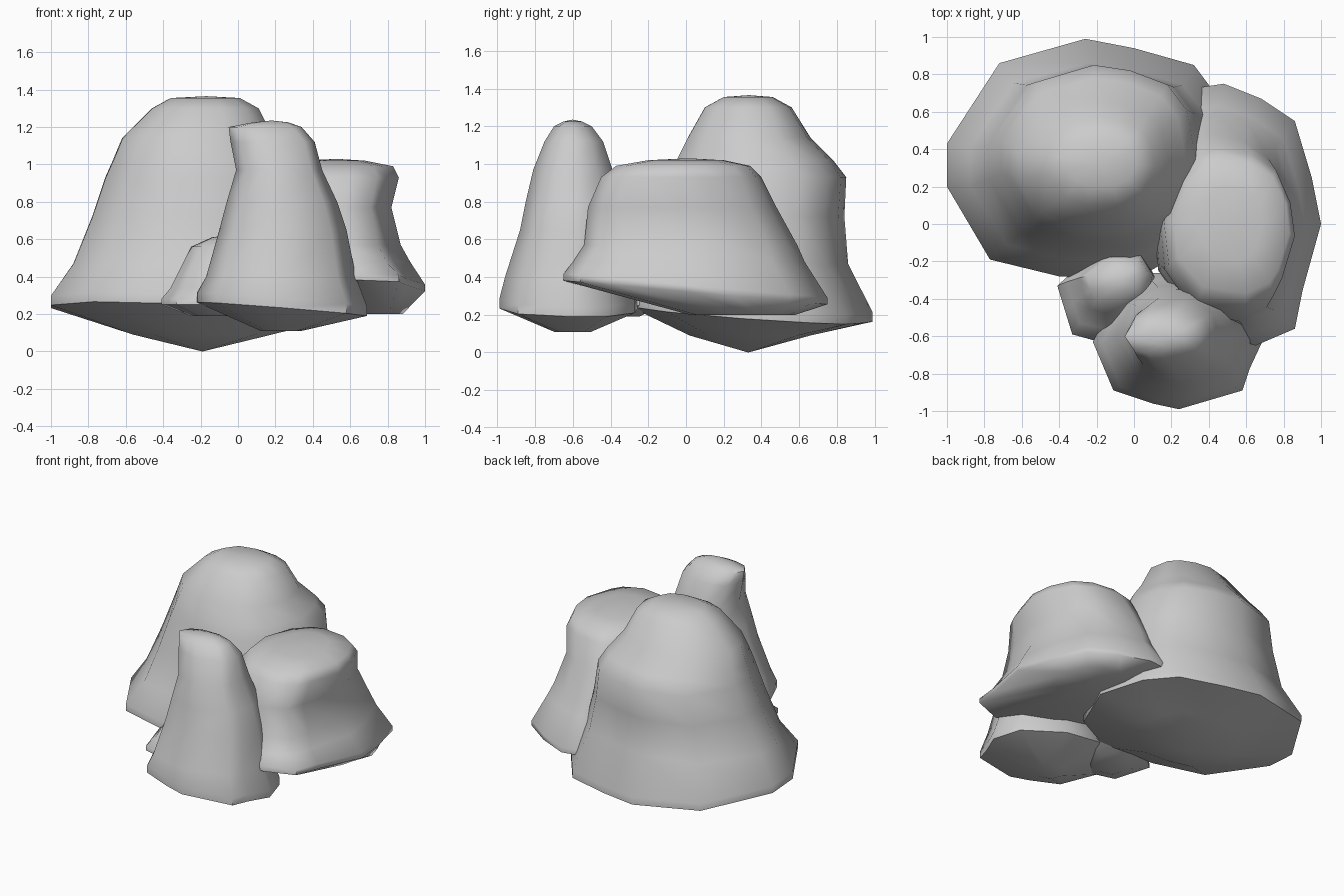
import bpy, bmesh, math

if "Cube" in bpy.data.objects:
    bpy.data.objects.remove(bpy.data.objects["Cube"])


def fit(points, box):
    """Stretch a 2D outline so that it exactly fills box = x0, x1, y0, y1."""
    xs, ys = [p[0] for p in points], [p[1] for p in points]
    x0, x1, y0, y1 = box
    return [(x0 + (x - min(xs)) / (max(xs) - min(xs)) * (x1 - x0),
             y0 + (y - min(ys)) / (max(ys) - min(ys)) * (y1 - y0)) for x, y in points]


def rounded(points, amount):
    """Blend an outline towards a slightly squared circle."""
    out = []
    for x, y in fit(points, (-1, 1, -1, 1)):
        a = math.atan2(y, x)
        c, s = [math.copysign(abs(t) ** 0.88, t) for t in (math.cos(a), math.sin(a))]
        out.append((x + (c - x) * amount, y + (s - y) * amount))
    return out


def rock(name, outline, rim, lip, tilt, under, levels, apex=None):
    """Loft a boulder: underside ring, thin tilted rim, then stacked rings up to the top."""
    bm = bmesh.new()
    cx = sum(p[0] for p in outline) / len(outline)
    cy = sum(p[1] for p in outline) / len(outline)
    tilted = [rim + (x - cx) * tilt[0] + (y - cy) * tilt[1] for x, y in outline]
    rings = [[(x, y, under[0]) for x, y in fit(outline, under[1:])]]
    for dz in (0, lip):
        rings.append([(x, y, z + dz) for (x, y), z in zip(outline, tilted)])
    for i, (z, *box) in enumerate(levels):
        shape = rounded(outline, min(0.8, 0.15 + 0.15 * i))
        rings.append([(x, y, z) for x, y in fit(shape, box)])
    loops = [[bm.verts.new(p) for p in ring] for ring in rings]
    n = len(outline)
    for a, b in zip(loops, loops[1:]):
        for i in range(n):
            j = (i + 1) % n
            bm.faces.new((a[i], a[j], b[j], b[i]))
    for loop, tip, lift in ((loops[0], apex, 0), (loops[-1], None, 0.01)):
        if tip is None:
            tip = [sum(v.co[k] for v in loop) / n for k in range(3)]
            tip[2] += lift
        c = bm.verts.new(tip)
        for i in range(n):
            bm.faces.new((loop[i], loop[(i + 1) % n], c))
    bmesh.ops.recalc_face_normals(bm, faces=bm.faces[:])
    mesh = bpy.data.meshes.new(name)
    bm.to_mesh(mesh)
    bm.free()
    obj = bpy.data.objects.new(name, mesh)
    bpy.context.collection.objects.link(obj)
    bpy.ops.object.select_all(action='DESELECT')
    obj.select_set(True)
    bpy.context.view_layer.objects.active = obj
    bpy.ops.object.shade_smooth_by_angle(angle=math.radians(55))


# Tall boulder at the back left
rock("large_boulder",
     [(-1, .43), (-.72, .86), (-.26, .99), (0, .94), (.32, .85), (.47, .65), (.54, .3),
      (.35, -.1), (0, -.3), (-.4, -.28), (-.77, -.19), (-1, .2)],
     .205, .05, (-.04, -.07), (.09, -.56, .18, .02, .66),
     [(.47, -.88, .45, -.2, .86), (.72, -.78, .38, -.13, .84), (.93, -.71, .33, -.08, .85),
      (1.02, -.67, .28, -.05, .78), (1.14, -.62, .19, .01, .66), (1.3, -.46, .11, .1, .56),
      (1.355, -.36, .01, .2, .46)],
     apex=(-.19, .33, 0))

# Wide boulder on the right
rock("wide_boulder",
     [(.1, .1), (.24, .45), (.35, .73), (.48, .75), (.68, .67), (.86, .55), (.95, .25),
      (1, 0), (.9, -.36), (.86, -.56), (.65, -.65), (.35, -.55), (.13, -.25)],
     .315, .035, (0, -.09), (.2, .4, .88, .02, .58),
     [(.48, .11, .92, -.6, .63), (.57, .12, .87, -.54, .59), (.77, .14, .82, -.52, .48),
      (.93, .16, .86, -.45, .4), (.99, .21, .83, -.37, .34), (1.02, .35, .68, -.2, .2)])

# Narrow boulder at the front
rock("narrow_boulder",
     [(-.22, -.63), (-.11, -.89), (.1, -.96), (.24, -.99), (.58, -.89), (.62, -.77),
      (.69, -.62), (.63, -.42), (.35, -.27), (.08, -.26), (-.1, -.4)],
     .225, .05, (-.08, -.02), (.11, .12, .34, -.7, -.5),
     [(.4, -.17, .63, -.96, -.3), (.65, -.1, .58, -.88, -.33), (.8, -.06, .53, -.85, -.35),
      (.97, -.01, .45, -.81, -.39), (1.12, -.04, .41, -.75, -.44),
      (1.2, -.05, .34, -.7, -.5), (1.225, .08, .27, -.65, -.55)])

# Small stone wedged between them
rock("small_stone",
     [(-.41, -.33), (-.37, -.46), (-.33, -.59), (-.15, -.64), (.06, -.55), (.12, -.3),
      (.03, -.12), (-.2, -.14)],
     .25, .03, (0, 0), (.19, -.25, 0, -.5, -.25),
     [(.34, -.36, .11, -.57, -.14), (.48, -.29, .1, -.49, -.16),
      (.56, -.25, .08, -.44, -.18), (.61, -.14, .02, -.36, -.24)])
